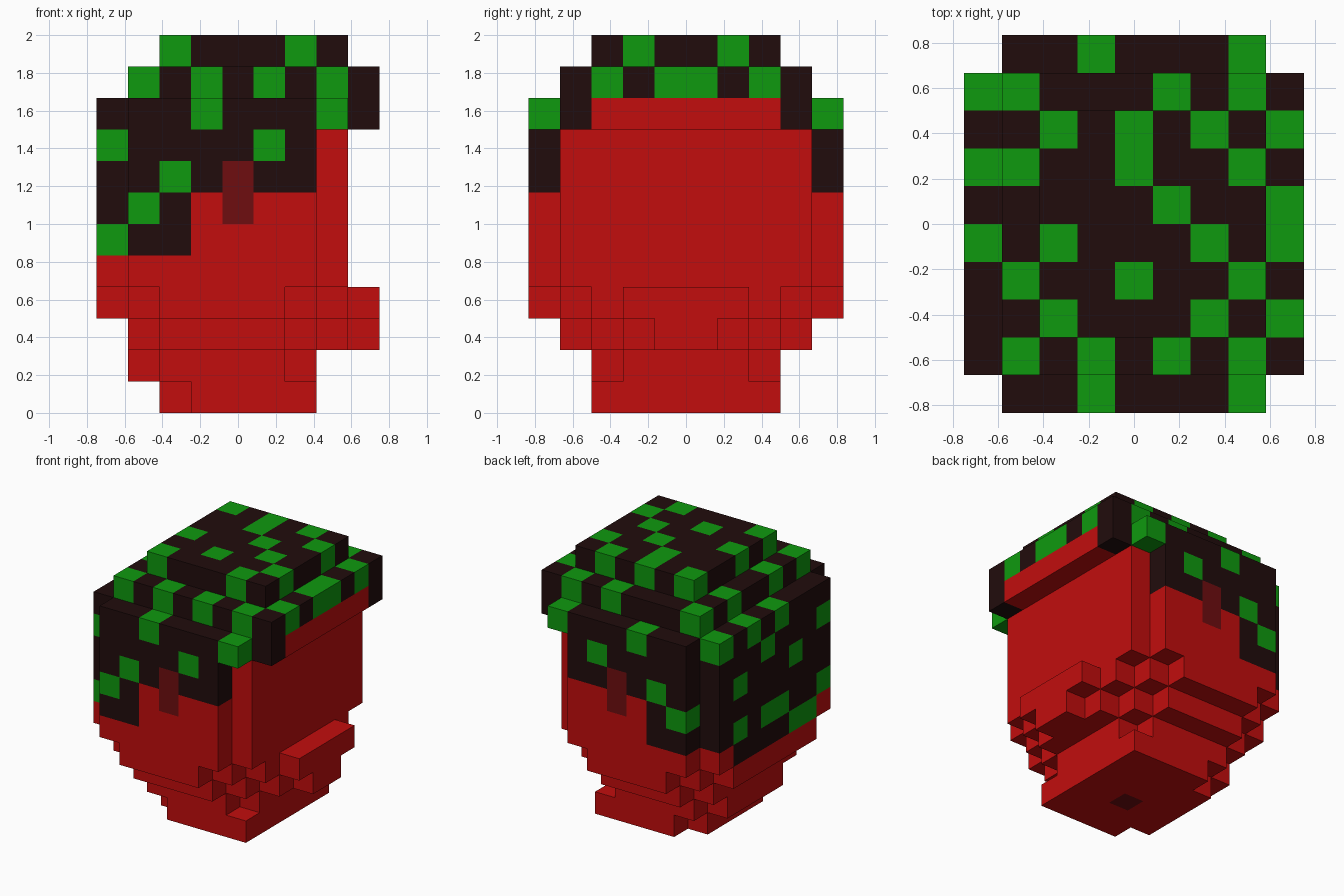
import bpy
import bmesh
from mathutils import Vector

cube = bpy.data.objects.get("Cube")
if cube:
    bpy.data.objects.remove(cube, do_unlink=True)

STEP = 1 / 6                      # edge length of one block
NX, NY, NZ = 9, 10, 12


def material(name, rgb):
    mat = bpy.data.materials.new(name)
    mat.use_nodes = True
    mat.diffuse_color = (*rgb, 1)
    bsdf = mat.node_tree.nodes["Principled BSDF"]
    bsdf.inputs["Base Color"].default_value = (*rgb, 1)
    bsdf.inputs["Roughness"].default_value = 0.9
    return mat


MATS = {
    "R": material("red_skin", (0.54, 0.004, 0.004)),
    "D": material("near_black_hair", (0.0152, 0.0038, 0.0038)),
    "G": material("green_hair", (0.0045, 0.32, 0.0045)),
    "M": material("dark_red_mark", (0.156, 0.0042, 0.0052)),
}

# Layer outlines from the bottom up: one character per column along x,
# giving how many blocks are trimmed from both y ends ('.' is empty)
LAYERS = (["..32222..", ".322223..", ".21111234", "210000123"]
          + ["10000001."] * 5
          + ["100000001", ".11111111", "..222222."])

# Hair colours seen from above, rows along y
CROWN = [
    "DDDGDDDGD",
    "DGDGDGDGD",
    "DDGDDDGDG",
    "DGDDGDDGD",
    "GDGDDDGDG",
    "DDDDDGDDG",
    "GGDDGDDGD",
    "DDGDGDGDG",
    "GGDDDGDGD",
    "DDDGDDDGD",
]
# Hair on both sides (along x) and on the back (along y), keyed by layer
SIDE = {8: "DDDDDGD", 7: "DDGDMDD", 6: "DGDRMRR", 5: "DDDRRRR"}
BACK = {8: "GDDDGDDD", 7: "DDGDDDGD", 6: "DDDDDDDD",
        5: "GDDGGDGD", 4: "RGGDDDDR"}


def block_colour(i, j, k):
    if k == 9 and i == 8 and 2 <= j <= 7:
        return "R"                                   # forehead below the brim
    if k >= 9:
        return CROWN[j][i]
    if i == 0 and k in BACK:
        return BACK[k][j - 1]
    if j in (0, NY - 1) and k in SIDE and i < 7:
        return SIDE[k][i]
    if (i, j, k) == (4, 4, 0):
        return "M"                                   # neck mark
    return "R"


# Fill the layers with coloured blocks
blocks = {}
for k, row in enumerate(LAYERS):
    for i, trim in enumerate(row):
        if trim != ".":
            for j in range(int(trim), NY - int(trim)):
                blocks[i, j, k] = block_colour(i, j, k)


def block_part(name, keys, belongs):
    """Make one object from the exposed faces of the chosen blocks."""
    bm = bmesh.new()
    for cell, key in blocks.items():
        if key not in keys or not belongs(*cell):
            continue
        for axis in range(3):
            for side in (0, 1):
                near = list(cell)
                near[axis] += 2 * side - 1
                if tuple(near) in blocks:
                    continue
                u, v = (axis + 1) % 3, (axis + 2) % 3
                corners = []
                for du, dv in ((0, 0), (1, 0), (1, 1), (0, 1)):
                    p = Vector(cell)
                    p[axis] += side
                    p[u] += du
                    p[v] += dv
                    corners.append(bm.verts.new(
                        (p - Vector((NX / 2, NY / 2, 0))) * STEP))
                if side == 0:
                    corners.reverse()
                bm.faces.new(corners).material_index = keys.index(key)
    bmesh.ops.remove_doubles(bm, verts=bm.verts, dist=1e-4)
    mesh = bpy.data.meshes.new(name)
    bm.to_mesh(mesh)
    bm.free()
    for key in keys:
        mesh.materials.append(MATS[key])
    obj = bpy.data.objects.new(name, mesh)
    bpy.context.collection.objects.link(obj)
    return obj


# Head, hair and marks
block_part("head", "R", lambda i, j, k: True)
block_part("hair_crown", "DG", lambda i, j, k: k >= 9)
block_part("hair_sides_and_back", "DG", lambda i, j, k: k < 9)
block_part("right_ear_mark", "M", lambda i, j, k: k > 0 and j == 0)
block_part("left_ear_mark", "M", lambda i, j, k: k > 0 and j == NY - 1)
block_part("neck_mark", "M", lambda i, j, k: k == 0)
